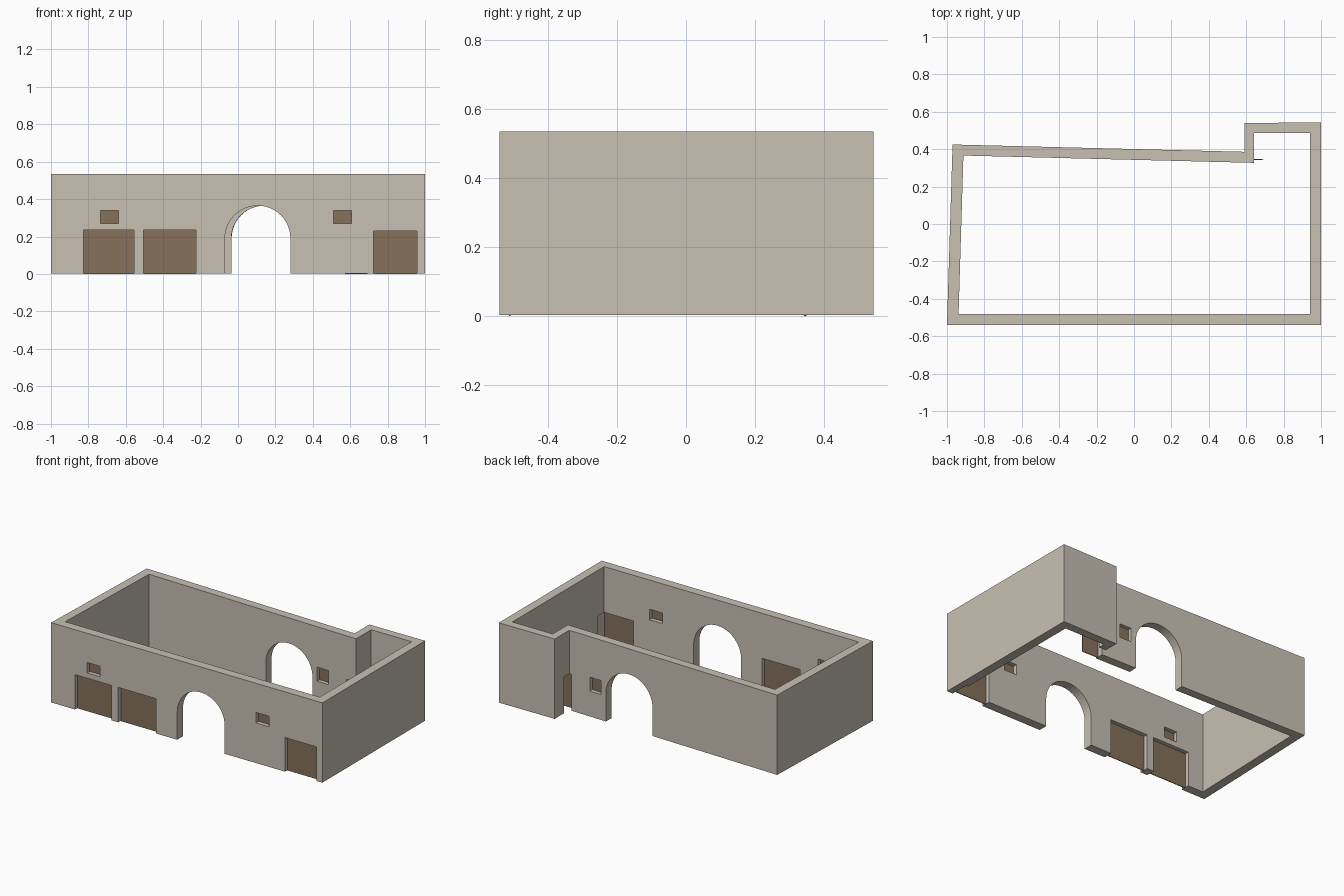
import bpy, bmesh, math
from mathutils import Matrix

if "Cube" in bpy.data.objects:
    bpy.data.objects.remove(bpy.data.objects["Cube"])

H, BASE = 0.535, 0.003          # wall top, tiny gap under the walls
FRONT_Y = -0.51                 # middle of the front wall


def back_y(x):                  # middle of the slightly skewed back wall
    return 0.372 - 0.0257 * x


def material(name, rgb):
    m = bpy.data.materials.new(name)
    m.diffuse_color = (*rgb, 1)
    m.use_nodes = True
    m.node_tree.nodes["Principled BSDF"].inputs["Base Color"].default_value = m.diffuse_color
    return m


stone = material("stone wall", (0.578, 0.533, 0.450))
wood = material("brown wood", (0.238, 0.165, 0.105))


def make(name, bm, mat):
    bmesh.ops.recalc_face_normals(bm, faces=bm.faces)
    me = bpy.data.meshes.new(name)
    bm.to_mesh(me)
    bm.free()
    ob = bpy.data.objects.new(name, me)
    bpy.context.collection.objects.link(ob)
    me.materials.append(mat)
    return ob


def extrude_xz(name, pts, y, depth, mat, angle=0.0):
    """Outline in x/z, extruded along y by depth and centred on y."""
    bm = bmesh.new()
    face = bm.faces.new([bm.verts.new((x, -depth / 2, z)) for x, z in pts])
    ext = bmesh.ops.extrude_face_region(bm, geom=[face])
    bmesh.ops.translate(bm, vec=(0, depth, 0),
                        verts=[v for v in ext["geom"] if isinstance(v, bmesh.types.BMVert)])
    cx = sum(p[0] for p in pts) / len(pts)
    turn = (Matrix.Translation((cx, y, 0)) @ Matrix.Rotation(angle, 4, 'Z')
            @ Matrix.Translation((-cx, 0, 0)))
    bm.transform(turn)
    return make(name, bm, mat)


def rect(x0, x1, z0, z1):
    return [(x0, z0), (x1, z0), (x1, z1), (x0, z1)]


def arch(cx, r, spring, n=24):
    arc = [(cx + r * math.cos(math.pi * i / n), spring + r * math.sin(math.pi * i / n))
           for i in range(n + 1)]
    return [(cx + r, -0.05)] + arc + [(cx - r, -0.05)]


# Perimeter walls: a ring between outer and inner outlines
outer = [(-1, -0.54), (1, -0.54), (1, 0.543), (0.59, 0.54), (0.59, 0.386), (-0.97, 0.425)]
inner = [(-0.938, -0.48), (0.94, -0.48), (0.94, 0.486), (0.642, 0.486), (0.642, 0.327), (-0.912, 0.366)]
bm = bmesh.new()
rings = [[bm.verts.new((x, y, z)) for x, y in loop]
         for loop, z in ((outer, BASE), (outer, H), (inner, H), (inner, BASE))]
for k in range(4):
    a, b = rings[k], rings[(k + 1) % 4]
    for i in range(6):
        j = (i + 1) % 6
        bm.faces.new((a[i], a[j], b[j], b[i]))
walls = make("perimeter_walls", bm, stone)

# Openings: (name, x0, x1, z0, z1, on back wall)
openings = [
    ("front_door_left", -0.825, -0.555, 0, 0.235, False),
    ("front_door_middle", -0.505, -0.225, 0, 0.235, False),
    ("front_door_right", 0.725, 0.957, 0, 0.23, False),
    ("front_window_left", -0.735, -0.638, 0.27, 0.34, False),
    ("front_window_right", 0.51, 0.606, 0.27, 0.34, False),
    ("back_door", 0.572, 0.692, 0, 0.245, True),
    ("back_window", 0.35, 0.436, 0.172, 0.265, True),
]
cutters = []
for name, x0, x1, z0, z1, back in openings:
    cx = (x0 + x1) / 2
    y = back_y(cx) if back else FRONT_Y
    if name == "back_door":
        y = 0.345
    ang = -0.0257 if back else 0.0
    # thin wooden panel in the middle of the wall
    extrude_xz(name, rect(x0, x1, z0, z1), y, 0.005, wood, ang)
    low = z0 if z0 > 0 else -0.05
    cutters.append(extrude_xz("cutter", rect(x0, x1, low, z1), y, 0.19, stone, ang))

# Round-headed gateways through both long walls
cutters.append(extrude_xz("cutter", arch(0.105, 0.175, 0.19), FRONT_Y, 0.19, stone))
cutters.append(extrude_xz("cutter", arch(0.14, 0.175, 0.19), back_y(0.14), 0.19, stone, -0.0257))

# Cut every opening, then remove the cutters
bpy.context.view_layer.objects.active = walls
for c in cutters:
    mod = walls.modifiers.new("opening", 'BOOLEAN')
    mod.operation, mod.solver, mod.object = 'DIFFERENCE', 'EXACT', c
    bpy.ops.object.modifier_apply(modifier=mod.name)
    bpy.data.objects.remove(c)
